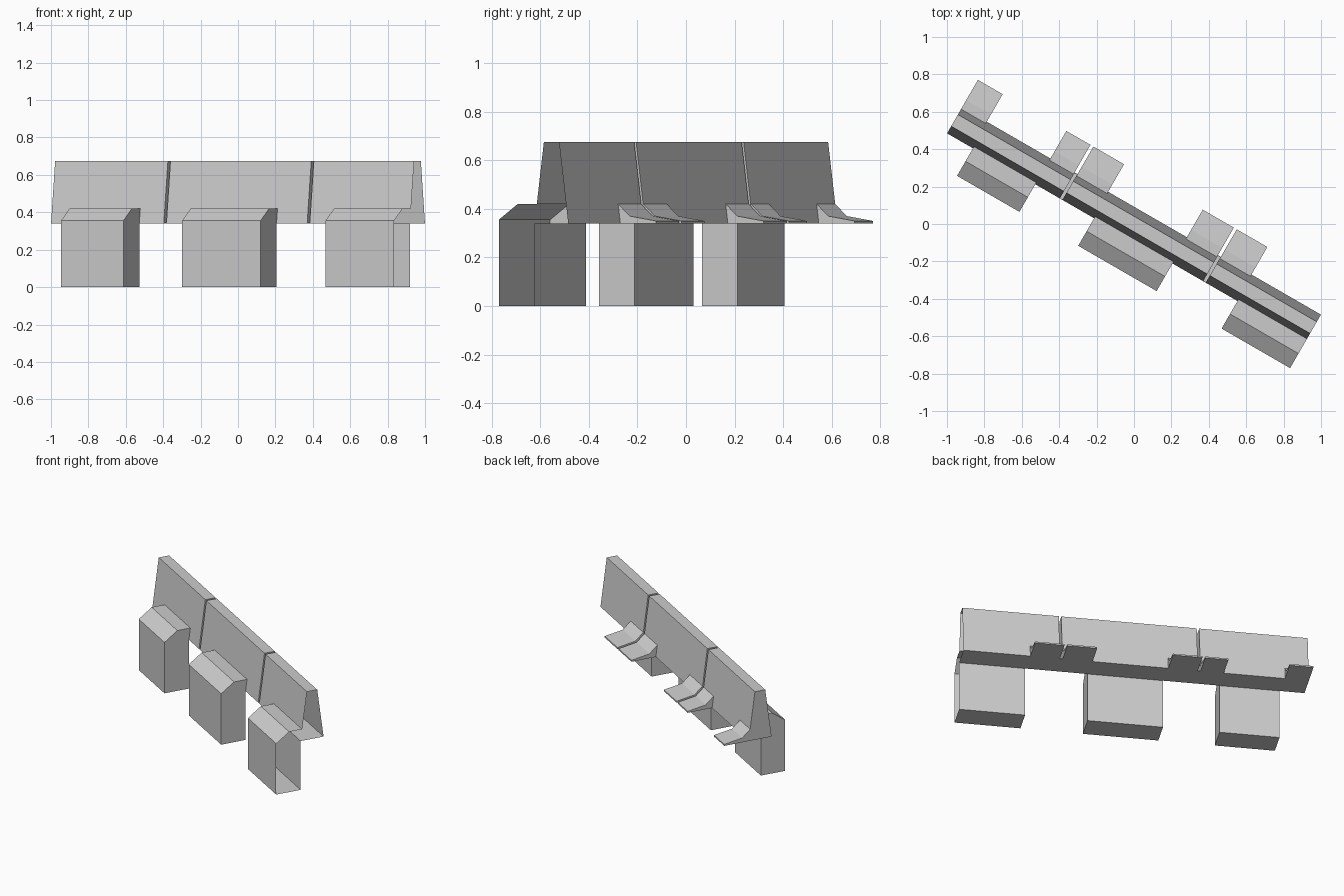
import bpy, math

if "Cube" in bpy.data.objects:
    bpy.data.objects.remove(bpy.data.objects["Cube"])

ANGLE = math.radians(-30)   # the whole row runs diagonally


def prism(name, profile, u0, u1, right_cap=True, left_cap=True, skip=()):
    """Extrude a (depth, height) profile along the row, leaving out chosen faces."""
    n = len(profile)
    verts = [(u, v, z) for u in (u0, u1) for v, z in profile]
    faces = [(i, (i + 1) % n, n + (i + 1) % n, n + i) for i in range(n) if i not in skip]
    if left_cap:
        faces.append(tuple(reversed(range(n))))
    if right_cap:
        faces.append(tuple(range(n, 2 * n)))
    mesh = bpy.data.meshes.new(name)
    mesh.from_pydata(verts, [], faces)
    obj = bpy.data.objects.new(name, mesh)
    obj.rotation_euler.z = ANGLE
    bpy.context.collection.objects.link(obj)
    return obj


# Cross-sections, counter-clockwise
WALL = [(-.08, .34), (.08, .34), (.036, .675), (-.036, .675), (-.0695, .42)]
BOX = [(-.25, 0), (-.08, 0), (-.08, .34), (-.0695, .42), (-.16, .42), (-.25, .355)]
FOOT = [(.08, .34), (.25, .34), (.25, .35), (.125, .37), (.0695, .42)]

END = 1.108
JOINTS = (-.404, .481)
GAP = .008
BOX3 = .685

# Tapered wall segments; the last is hollow and open at its right end
prism("wall_left", WALL, -END, JOINTS[0] - GAP)
prism("wall_middle", WALL, JOINTS[0] + GAP, JOINTS[1] - GAP)
prism("wall_right", WALL, JOINTS[1] + GAP, BOX3, right_cap=False)
prism("wall_right_end", WALL, BOX3, END, right_cap=False, left_cap=False, skip=(4,))

# Floor strips closing the joints from below
for i, u in enumerate(JOINTS):
    prism(f"joint_floor_{i + 1}", [(-.08, .34), (.08, .34), (.079, .345), (-.079, .345)],
          u - GAP, u + GAP, right_cap=False, left_cap=False)

# Bevelled front boxes; the last one opens into the hollow wall end
prism("front_box_left", BOX, -.948, -.563)
prism("front_box_middle", BOX, -.20, .284)
prism("front_box_right", BOX, BOX3, END, right_cap=False, skip=(2,))

# Sloped rear brackets, one at the left end and a pair at each joint
brackets = [(-END, -.955), (-.562, -.413), (-.395, -.206), (.28, .472), (.49, .679)]
for i, (a, b) in enumerate(brackets):
    prism(f"rear_bracket_{i + 1}", FOOT, a, b)
